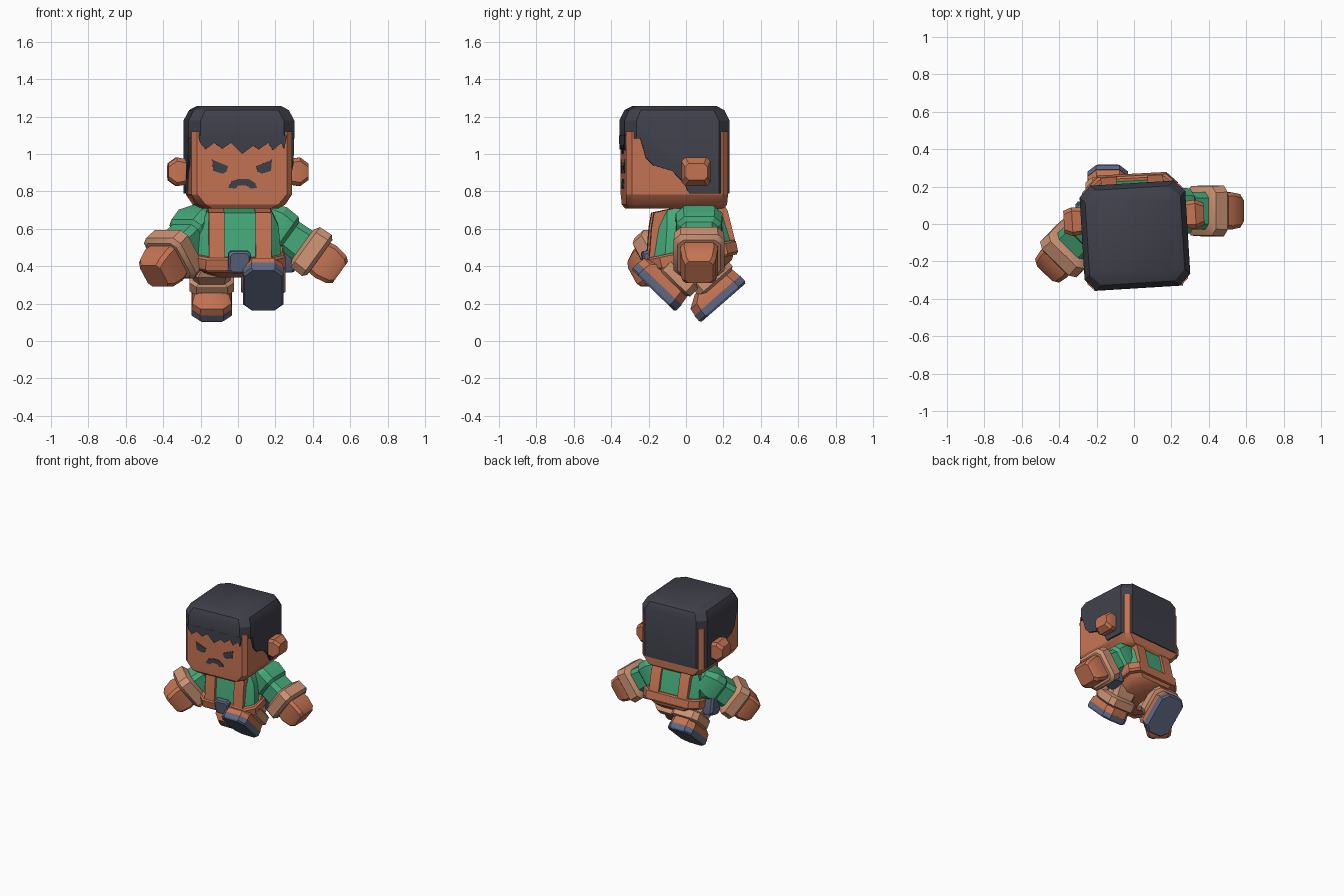
import bpy, bmesh, math
from mathutils import Matrix, Vector


def material(name, rgb):
    m = bpy.data.materials.new(name)
    m.diffuse_color = (*rgb, 1)
    return m


SKIN = material("warm brown", (0.56, 0.175, 0.088))
TAN = material("tan", (0.62, 0.30, 0.18))
GREEN = material("shirt green", (0.06, 0.40, 0.195))
DARK = material("charcoal", (0.05, 0.051, 0.069))
SLATE = material("slate blue", (0.115, 0.14, 0.225))


def finish(bm, name, mat, M):
    bmesh.ops.recalc_face_normals(bm, faces=bm.faces)
    me = bpy.data.meshes.new(name)
    bm.to_mesh(me)
    bm.free()
    me.materials.append(mat)
    me.transform(M)
    ob = bpy.data.objects.new(name, me)
    bpy.context.collection.objects.link(ob)
    return ob


def loft(name, rings, mat, M=Matrix()):
    """Stack of chamfered rectangles: (z, half x, half y, chamfer, centre y)."""
    bm = bmesh.new()
    loops = []
    for z, hx, hy, c, cy in rings:
        pts = [(hx - c, -hy), (hx, -hy + c), (hx, hy - c), (hx - c, hy),
               (-hx + c, hy), (-hx, hy - c), (-hx, -hy + c), (-hx + c, -hy)]
        loops.append([bm.verts.new((x, y + cy, z)) for x, y in pts])
    for a, b in zip(loops, loops[1:]):
        for i in range(8):
            j = (i + 1) % 8
            bm.faces.new((a[i], a[j], b[j], b[i]))
    bm.faces.new(loops[0])
    bm.faces.new(loops[-1])
    return finish(bm, name, mat, M)


def prism(name, pts, axis, lo, hi, mat, M=Matrix()):
    """Outline pushed along x (points are y,z) or along y (points are x,z)."""
    bm = bmesh.new()
    ends = []
    for d in (lo, hi):
        ends.append([bm.verts.new((d, a, b) if axis == 'x' else (a, d, b)) for a, b in pts])
        bm.faces.new(ends[-1])
    for i in range(len(pts)):
        j = (i + 1) % len(pts)
        bm.faces.new((ends[0][i], ends[0][j], ends[1][j], ends[1][i]))
    return finish(bm, name, mat, M)


# Head, turned slightly
H = Matrix.Translation((0.005, -0.062, 0)) @ Matrix.Rotation(math.radians(3.5), 4, 'Z')
loft("head", [(0.71, 0.20, 0.255, 0.04, 0), (0.73, 0.235, 0.27, 0.04, 0),
              (0.785, 0.27, 0.273, 0.03, 0), (1.12, 0.27, 0.273, 0.03, 0)], SKIN, H)

# Hair block with the face opening cut away
hair = loft("hair", [(0.79, 0.283, 0.281, 0.06, 0), (1.18, 0.283, 0.281, 0.06, 0),
                     (1.235, 0.255, 0.255, 0.06, 0), (1.257, 0.215, 0.215, 0.05, 0)], DARK, H)
cutter = prism("face_opening_cutter",
               [(-0.4, 1.083), (-0.2, 1.083), (-0.17, 0.98), (-0.13, 0.94), (-0.03, 0.91),
                (0.03, 0.85), (0.065, 0.785), (0.065, 0.7), (-0.4, 0.7)], 'x', -0.4, 0.4, DARK, H)
cutter.hide_render = True
mod = hair.modifiers.new("opening", 'BOOLEAN')
mod.operation, mod.object, mod.solver = 'DIFFERENCE', cutter, 'EXACT'
bpy.context.view_layer.objects.active = hair
bpy.ops.object.modifier_apply(modifier=mod.name)
bpy.data.objects.remove(cutter)

# Ragged fringe
prism("fringe", [(-0.235, 1.10), (-0.225, 1.06), (-0.195, 1.025), (-0.15, 1.06), (-0.105, 1.028),
                 (-0.06, 1.06), (0.0, 1.0), (0.06, 1.045), (0.09, 1.025), (0.14, 1.06),
                 (0.165, 1.02), (0.21, 1.06), (0.225, 1.025), (0.24, 1.10)],
      'y', -0.282, -0.26, DARK, H)

# Face details and ears
eye = [(0.16, 0.97), (0.075, 0.935), (0.085, 0.905), (0.105, 0.895), (0.155, 0.91)]
ear = [(-0.04, 0.86), (-0.02, 0.835), (0.0, 0.83), (0.11, 0.855), (0.11, 0.96), (0.08, 0.98)]
for s in (-1, 1):
    prism("eye", [(s * x, z) for x, z in eye], 'y', -0.279, -0.271, DARK, H)
    E = H @ Matrix.Translation((s * 0.26, 0.095, 0.905)) @ Matrix.Rotation(s * math.pi / 2, 4, 'Y')
    loft("ear", [(0, 0.065, 0.07, 0.02, 0), (0.07, 0.077, 0.077, 0.02, 0),
                 (0.115, 0.045, 0.06, 0.02, 0)], SKIN, E)
prism("mouth", [(-0.075, 0.82), (-0.055, 0.855), (-0.02, 0.867), (0.035, 0.867), (0.07, 0.845),
                (0.08, 0.82), (0.045, 0.815), (0.025, 0.833), (-0.02, 0.833), (-0.035, 0.815)],
      'y', -0.279, -0.271, DARK, H)

# Torso, leaning forward
T = (Matrix.Translation((0, 0.03, 0.45)) @ Matrix.Rotation(math.radians(3), 4, 'Z')
     @ Matrix.Rotation(math.radians(12), 4, 'X'))
loft("shirt", [(0.02, 0.225, 0.215, 0.06, 0), (0.19, 0.21, 0.19, 0.06, 0.025),
               (0.27, 0.17, 0.17, 0.05, 0.035)], GREEN, T)
loft("belt", [(-0.035, 0.235, 0.23, 0.06, 0), (-0.02, 0.245, 0.24, 0.06, 0),
              (0.035, 0.245, 0.24, 0.06, 0), (0.045, 0.235, 0.23, 0.06, 0)], SKIN, T)
loft("pelvis", [(-0.09, 0.14, 0.13, 0.05, 0.02), (-0.06, 0.19, 0.19, 0.06, 0.01),
                (-0.03, 0.215, 0.215, 0.06, 0)], SKIN, T)
strap = [(-0.235, 0.03), (-0.185, 0.2), (-0.155, 0.275), (0.21, 0.275), (0.232, 0.2), (0.238, 0.03)]
for s in (-1, 1):
    x = s * 0.125
    prism("suspender", strap, 'x', x - 0.042, x + 0.042, SKIN, T)
    P = T @ Matrix.Translation((s * 0.265, 0.03, -0.005))
    loft("hip_pouch", [(-0.075, 0.035, 0.055, 0.015, 0), (-0.055, 0.045, 0.065, 0.015, 0),
                       (0.065, 0.045, 0.065, 0.015, 0), (0.075, 0.035, 0.055, 0.015, 0)], SLATE, P)
B = T @ Matrix.Translation((-0.005, -0.22, 0.035)) @ Matrix.Rotation(math.pi / 2, 4, 'X')
loft("buckle", [(0, 0.06, 0.06, 0.015, -0.012), (0.03, 0.06, 0.06, 0.015, -0.012),
                (0.04, 0.05, 0.05, 0.015, -0.012)], SLATE, B)


# Arms: local z runs from shoulder to fist
def arm(shoulder, direction):
    z = Vector(direction).normalized()
    y = Vector((0, 0, 1)).cross(z).normalized()
    R = Matrix((y.cross(z), y, z)).transposed().to_4x4()
    M = Matrix.Translation(shoulder) @ R
    loft("sleeve", [(-0.06, 0.08, 0.09, 0.03, 0), (0.03, 0.115, 0.125, 0.04, 0),
                    (0.11, 0.11, 0.12, 0.04, 0), (0.13, 0.09, 0.10, 0.03, 0),
                    (0.25, 0.095, 0.10, 0.03, 0)], GREEN, M)
    loft("sleeve_cuff", [(0.215, 0.10, 0.10, 0.03, 0), (0.235, 0.132, 0.132, 0.035, 0),
                         (0.31, 0.136, 0.136, 0.035, 0), (0.33, 0.115, 0.115, 0.03, 0)], TAN, M)
    loft("hand", [(0.31, 0.095, 0.095, 0.02, 0), (0.37, 0.103, 0.10, 0.02, 0),
                  (0.44, 0.09, 0.09, 0.02, 0), (0.465, 0.07, 0.075, 0.02, 0)], SKIN, M)


arm((0.17, 0.07, 0.64), (0.81, 0, -0.585))
arm((-0.19, 0.03, 0.63), (-0.23, -0.235, -0.25))


# Legs: local z runs from sole to hip, toes towards local -y
def leg(x, y, z, pitch):
    M = Matrix.Translation((x, y, z)) @ Matrix.Rotation(math.radians(pitch), 4, 'X')
    loft("sole", [(0, 0.10, 0.155, 0.045, 0), (0.012, 0.108, 0.163, 0.045, 0),
                  (0.05, 0.108, 0.163, 0.045, 0)], SLATE, M)
    loft("shoe", [(0.05, 0.108, 0.16, 0.045, 0), (0.09, 0.105, 0.155, 0.045, 0),
                  (0.135, 0.085, 0.115, 0.03, 0.03)], SKIN, M)
    loft("trouser_cuff", [(0.10, 0.10, 0.10, 0.03, 0.04), (0.115, 0.118, 0.12, 0.035, 0.045),
                          (0.175, 0.118, 0.12, 0.035, 0.045), (0.19, 0.10, 0.10, 0.03, 0.035)], TAN, M)
    loft("trouser_leg", [(0.18, 0.095, 0.095, 0.03, 0.03), (0.26, 0.105, 0.105, 0.03, 0.01),
                         (0.31, 0.08, 0.08, 0.03, 0)], TAN, M)


leg(0.135, -0.175, 0.27, -44)
leg(-0.14, 0.20, 0.205, 41)

# Soft shading on shallow edges only
for ob in bpy.data.objects:
    ob.select_set(True)
bpy.context.view_layer.objects.active = hair
bpy.ops.object.shade_smooth_by_angle(angle=math.radians(30))
